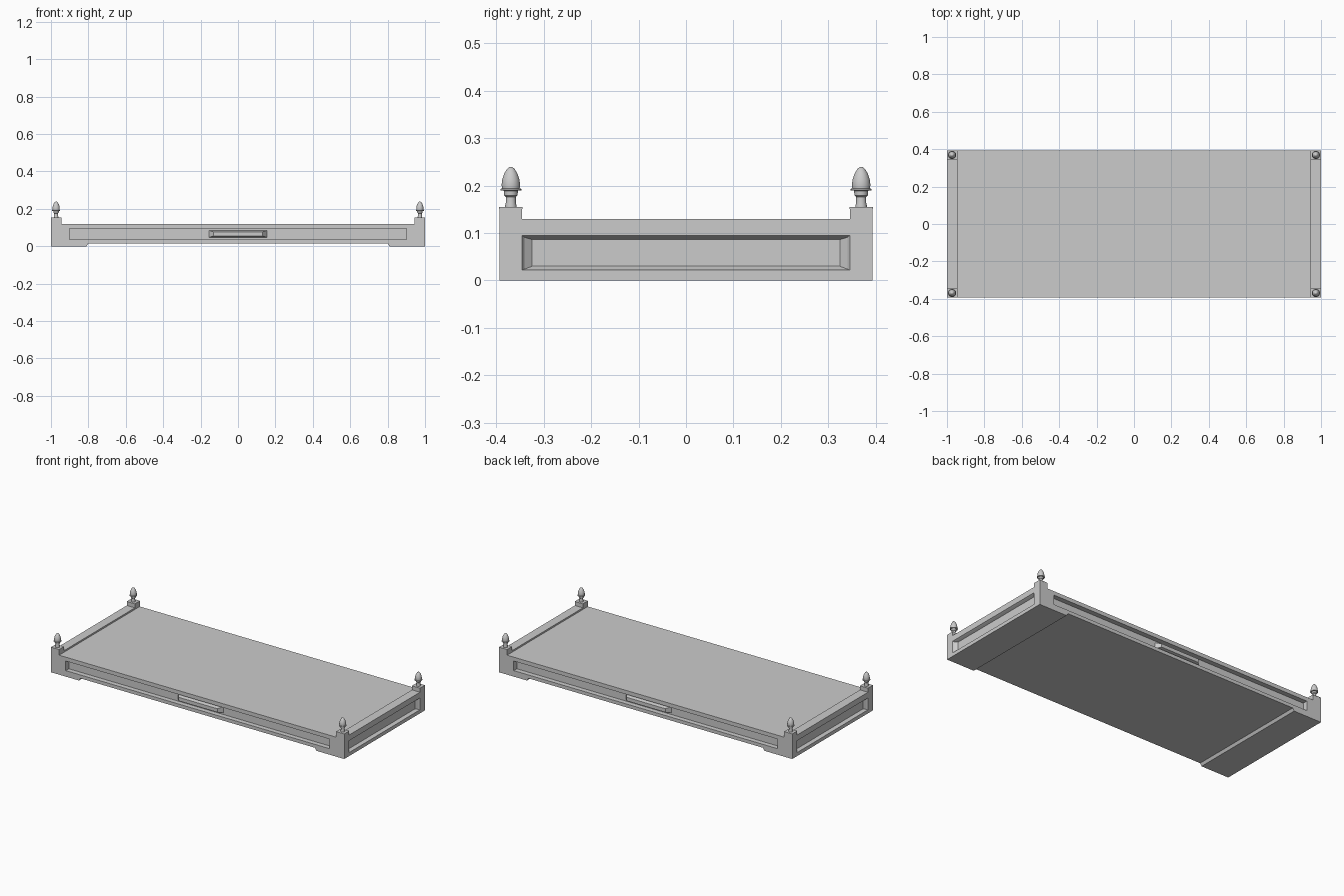
import bpy, bmesh, math
from mathutils import Vector

if "Cube" in bpy.data.objects:
    bpy.data.objects.remove(bpy.data.objects["Cube"])

W, D = 1.0, 0.393          # half length, half depth
XI = 0.945                 # inner face of the end boards


def box_bm(lo, hi):
    bm = bmesh.new()
    bmesh.ops.create_cube(bm, size=1)
    for v in bm.verts:
        v.co = [(a + b) / 2 + c * (b - a) for a, b, c in zip(lo, hi, v.co)]
    bm.normal_update()
    return bm


def finish(bm, name, smooth=False):
    bmesh.ops.recalc_face_normals(bm, faces=bm.faces)
    me = bpy.data.meshes.new(name)
    bm.to_mesh(me)
    bm.free()
    ob = bpy.data.objects.new(name, me)
    bpy.context.collection.objects.link(ob)
    if smooth:
        bpy.ops.object.select_all(action='DESELECT')
        ob.select_set(True)
        bpy.context.view_layer.objects.active = ob
        bpy.ops.object.shade_smooth_by_angle(angle=math.radians(35))
    return ob


def panel(bm, axis, sign, rings):
    """Nested rectangles on a side face: (half width, z low, z high, distance from centre)."""
    n = Vector((0, 0, 0))
    n[axis] = sign
    face = max(bm.faces, key=lambda f: f.normal.dot(n))
    mid = face.calc_center_median()
    for half, z0, z1, dist in rings:
        order = [(v.co[1 - axis] > 0, v.co.z > mid.z) for v in face.verts]
        bmesh.ops.inset_individual(bm, faces=[face], thickness=0.001)
        for v in face.verts:
            right, up = v.co[1 - axis] > 0, v.co.z > mid.z
            v.co[1 - axis] = half if right else -half
            v.co.z = z1 if up else z0
            v.co[axis] = sign * dist
        mid = face.calc_center_median()


# Platform with a long recessed panel on the front and back
bm = box_bm((-XI, -D, 0.016), (XI, D, 0.12))
for s in (-1, 1):
    panel(bm, 1, s, [(0.9, 0.037, 0.096, D), (0.9, 0.037, 0.096, D - 0.03)])
finish(bm, "platform")

# Tapered ornament in the middle of each long panel
for s, side in ((-1, "front"), (1, "back")):
    bm = box_bm((-0.165, min(s * 0.35, s * 0.39), 0.044), (0.165, max(s * 0.35, s * 0.39), 0.088))
    for v in bm.verts:
        if abs(v.co.y) > 0.37:
            v.co.x *= 0.8
            v.co.z = 0.066 + (v.co.z - 0.066) * 0.5
    finish(bm, side + "_ornament")

# Finial outline: cap, neck, collar, disc and acorn
PROFILE = [(0, 0.150), (0.012, 0.153), (0.012, 0.158), (0.0105, 0.164), (0.0105, 0.176),
           (0.014, 0.179), (0.015, 0.189), (0.022, 0.190), (0.022, 0.193), (0.0185, 0.194),
           (0.0195, 0.202), (0.018, 0.213), (0.014, 0.225), (0.008, 0.235), (0.003, 0.239), (0, 0.2395)]

for sx, end in ((-1, "left"), (1, "right")):
    # End board with a sloped, sunken panel
    xs = sorted((sx * XI, sx * W))
    bm = box_bm((xs[0], -D, 0), (xs[1], D, 0.13))
    panel(bm, 0, sx, [(0.345, 0.022, 0.095, W), (0.34, 0.024, 0.091, W - 0.008),
                      (0.324, 0.03, 0.086, W - 0.02)])
    finish(bm, end + "_end_board")

    # Low foot under the platform end, slightly slanted inside
    xs = sorted((sx * 0.81, sx * XI))
    bm = box_bm((xs[0], -D, 0), (xs[1], D, 0.016))
    for v in bm.verts:
        if abs(v.co.x) < 0.85 and v.co.z > 0.01:
            v.co.x = sx * 0.80
    finish(bm, end + "_foot")

    for sy, side in ((-1, "front"), (1, "back")):
        # Corner post and its cap
        xs, ys = sorted((sx * XI, sx * W)), sorted((sy * 0.345, sy * D))
        finish(box_bm((xs[0], ys[0], 0.12), (xs[1], ys[1], 0.151)), f"{side}_{end}_post")
        cx, cy = sx * 0.9725, sy * 0.369
        finish(box_bm((cx - 0.0275, cy - 0.0245, 0.151), (cx + 0.0275, cy + 0.0245, 0.155)),
               f"{side}_{end}_post_cap")
        # Turned acorn finial
        bm = bmesh.new()
        vs = [bm.verts.new((r, 0, z)) for r, z in PROFILE]
        es = [bm.edges.new(p) for p in zip(vs, vs[1:])]
        bmesh.ops.spin(bm, geom=vs + es, axis=(0, 0, 1), cent=(0, 0, 0),
                       angle=2 * math.pi, steps=24)
        bmesh.ops.remove_doubles(bm, verts=bm.verts, dist=1e-5)
        bmesh.ops.translate(bm, verts=bm.verts, vec=(cx, cy, 0))
        finish(bm, f"{side}_{end}_finial", smooth=True)
